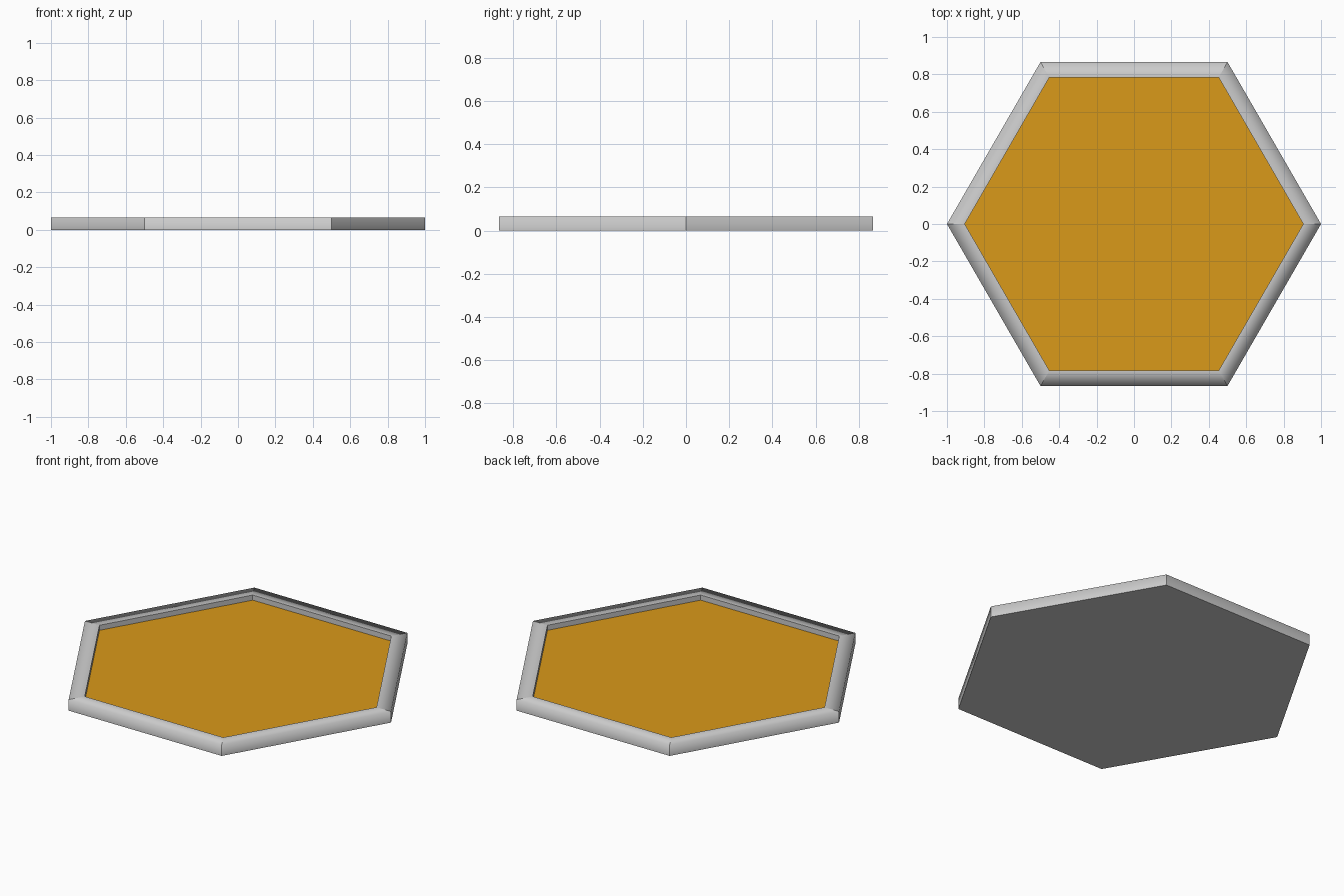
import bpy, bmesh
from math import cos, sin, pi

if "Cube" in bpy.data.objects:
    bpy.data.objects.remove(bpy.data.objects["Cube"])

SIDES, OUTER, INNER = 6, 1.0, 0.905
TOP, FLOOR = 0.065, 0.035


def hexagon(bm, radius, z):
    return [bm.verts.new((radius * cos(2 * pi * i / SIDES),
                          radius * sin(2 * pi * i / SIDES), z)) for i in range(SIDES)]


def add_object(name, bm):
    mesh = bpy.data.meshes.new(name)
    bm.to_mesh(mesh)
    bm.free()
    obj = bpy.data.objects.new(name, mesh)
    bpy.context.collection.objects.link(obj)
    return obj


# Hexagonal tray: base, outer wall, flat rim and inner wall
bm = bmesh.new()
profile = [(OUTER, 0), (OUTER, TOP), (INNER, TOP), (INNER, FLOOR)]
rings = [hexagon(bm, r, z) for r, z in profile]
bm.faces.new(rings[0][::-1])
for a, b in zip(rings, rings[1:]):
    for i in range(SIDES):
        j = (i + 1) % SIDES
        bm.faces.new((a[i], a[j], b[j], b[i])).smooth = True

# Only the outer top edge is softly shaded; mitres and all other edges stay crisp
soft = {frozenset((rings[1][i], rings[1][(i + 1) % SIDES])) for i in range(SIDES)}
for e in bm.edges:
    e.smooth = frozenset(e.verts) in soft
add_object("tray_frame", bm)

# Coloured floor panel set below the rim
bm = bmesh.new()
bm.faces.new(hexagon(bm, INNER, FLOOR))
panel = add_object("floor_panel", bm)
gold = bpy.data.materials.new("gold")
gold.diffuse_color = (0.7, 0.32, 0.01, 1)
gold.use_nodes = True
gold.node_tree.nodes["Principled BSDF"].inputs["Base Color"].default_value = gold.diffuse_color
panel.data.materials.append(gold)
